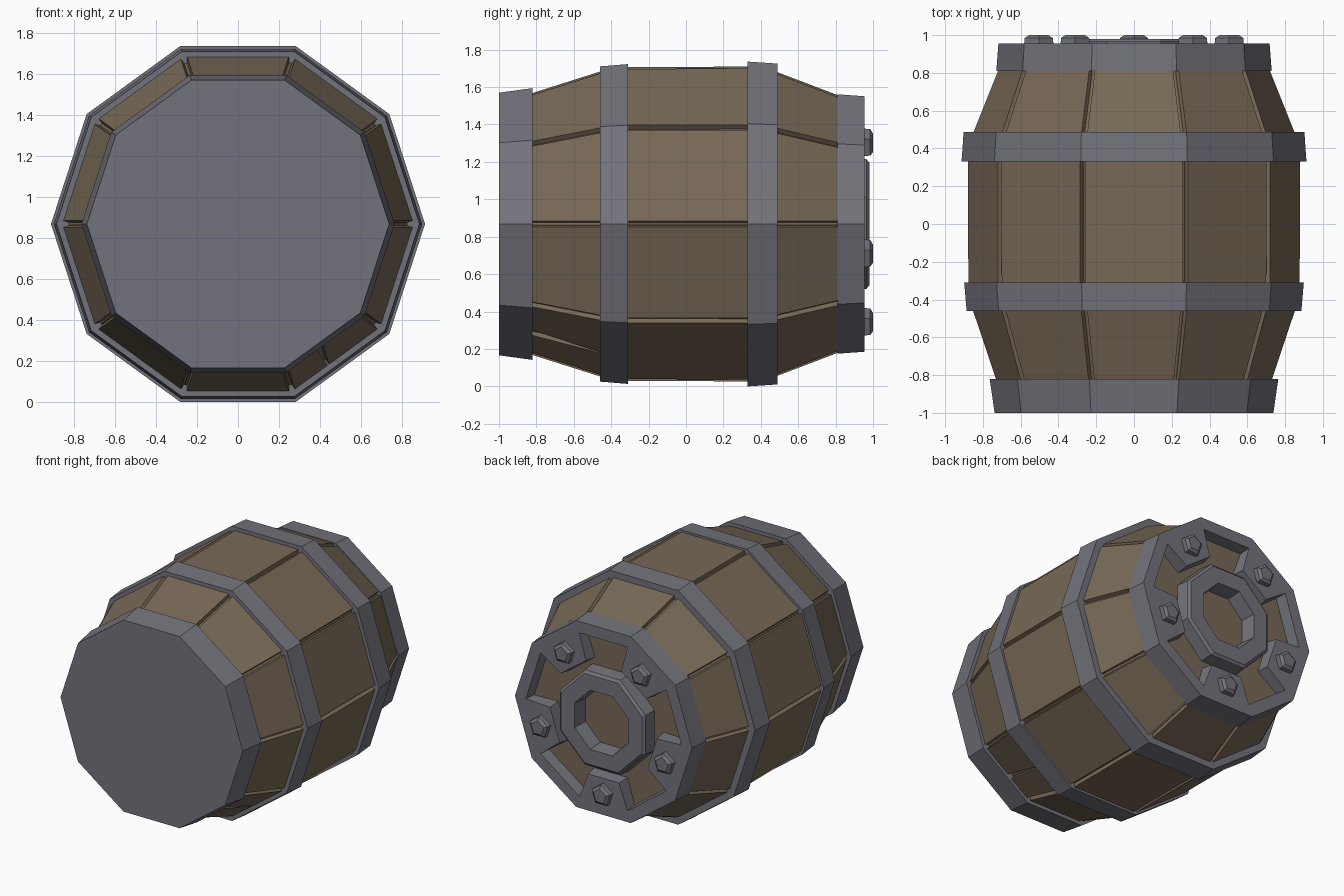
import bpy, bmesh, math

if "Cube" in bpy.data.objects:
    bpy.data.objects.remove(bpy.data.objects["Cube"])

CZ = 0.868  # height of the barrel axis


def material(name, rgb):
    m = bpy.data.materials.new(name)
    m.diffuse_color = (*rgb, 1)
    m.use_nodes = True
    m.node_tree.nodes["Principled BSDF"].inputs["Base Color"].default_value = m.diffuse_color
    return m


WOOD = material("brown_wood", (0.185, 0.140, 0.093))
IRON = material("grey_iron", (0.170, 0.170, 0.200))


def finish(bm, name, mat):
    bmesh.ops.recalc_face_normals(bm, faces=bm.faces)
    me = bpy.data.meshes.new(name)
    bm.to_mesh(me)
    bm.free()
    me.materials.append(mat)
    ob = bpy.data.objects.new(name, me)
    bpy.context.collection.objects.link(ob)
    return ob


def polar(r, a, y, cx=0.0, cz=CZ):
    a = math.radians(a)
    return (cx + r * math.cos(a), y, cz + r * math.sin(a))


def lathe(name, profile, mat, n=10, phase=0.0, closed=False, cx=0.0, cz=CZ):
    """Turn (y, radius) points about the y axis; closed makes a ring, otherwise ends are capped."""
    bm = bmesh.new()
    rings = [[bm.verts.new(polar(r, phase + 360 * k / n, y, cx, cz)) for k in range(n)]
             for y, r in profile]
    pairs = list(zip(rings, rings[1:]))
    if closed:
        pairs.append((rings[-1], rings[0]))
    else:
        bm.faces.new(rings[0])
        bm.faces.new(rings[-1])
    for a, b in pairs:
        for k in range(n):
            j = (k + 1) % n
            bm.faces.new((a[k], a[j], b[j], b[k]))
    return finish(bm, name, mat)


def loft(bm, sections):
    """Join four-point sections into a closed bar."""
    rows = [[bm.verts.new(p) for p in s] for s in sections]
    for a, b in zip(rows, rows[1:]):
        for k in range(4):
            j = (k + 1) % 4
            bm.faces.new((a[k], a[j], b[j], b[k]))
    bm.faces.new(rows[0])
    bm.faces.new(rows[-1])


# Staves: flat planks with a narrow groove at every corner of the decagon
BODY = [(-0.90, 0.710), (-0.385, 0.882), (0.41, 0.885), (0.86, 0.705)]
GAP, THICK = 0.017, 0.05


def stave_section(i, y, r, t0=0.0, t1=1.0):
    a = math.radians(18 + 36 * i)
    half = r * math.sin(math.radians(18)) - GAP
    apo = r * math.cos(math.radians(18))
    lo, hi = -half + 2 * half * t0, -half + 2 * half * t1
    pts = [(apo, lo), (apo, hi), (apo - THICK, hi), (apo - THICK, lo)]
    return [(u * math.cos(a) - v * math.sin(a), y, CZ + u * math.sin(a) + v * math.cos(a))
            for u, v in pts]


bm = bmesh.new()
for i in range(10):
    if i == 8:  # cracked plank, low on the right: wedge split at its front end
        loft(bm, [stave_section(i, *p) for p in BODY[1:]])
        loft(bm, [stave_section(i, *BODY[0], 0, 0.38), stave_section(i, *BODY[1], 0, 0.40)])
        loft(bm, [stave_section(i, *BODY[0], 0.51, 1), stave_section(i, *BODY[1], 0.40, 1)])
    else:
        loft(bm, [stave_section(i, *p) for p in BODY])
finish(bm, "staves", WOOD)

# Inner wood body seen in the grooves; its back end is the sunken lid
lathe("barrel_core", [(y, r - 0.03) for y, r in BODY[:3]] + [(0.87, 0.670)], WOOD)

# Iron front cap and middle hoops
lathe("front_cap", [(-1.0, 0.738), (-0.82, 0.764)], IRON)
lathe("front_hoop", [(-0.46, 0.886), (-0.31, 0.899), (-0.31, 0.84), (-0.46, 0.80)], IRON, closed=True)
lathe("rear_hoop", [(0.33, 0.913), (0.488, 0.902), (0.488, 0.80), (0.33, 0.84)], IRON, closed=True)

# Back rim with five lugs reaching inwards, one bolt on each
RIM = 0.63
lathe("back_rim", [(0.81, 0.729), (0.955, 0.718), (0.955, RIM), (0.86, RIM - 0.01), (0.81, 0.65)],
      IRON, closed=True)
bm = bmesh.new()
for k in range(5):
    a = math.radians(-90 + 72 * k)
    apo, half = RIM * math.cos(math.pi / 10), RIM * math.sin(math.pi / 10)

    def lug(y, grow):
        pts = [(apo, -half), (apo, half), (0.415 - grow, 0.125 + grow), (0.415 - grow, -0.125 - grow)]
        return [(u * math.cos(a) - v * math.sin(a), y, CZ + u * math.sin(a) + v * math.cos(a))
                for u, v in pts]
    loft(bm, [lug(0.86, 0.012), lug(0.955, 0.0)])
    lathe("bolt_%d" % (k + 1), [(0.95, 0.082), (0.985, 0.078), (1.0, 0.054)], IRON, n=5, phase=90,
          cx=0.53 * math.cos(a), cz=CZ + 0.53 * math.sin(a))
finish(bm, "back_lugs", IRON)

# Raised octagonal ring in the middle of the lid
lathe("lid_ring", [(0.86, 0.385), (0.965, 0.375), (0.98, 0.355), (0.98, 0.235), (0.86, 0.22)],
      IRON, n=8, phase=22.5, closed=True)
